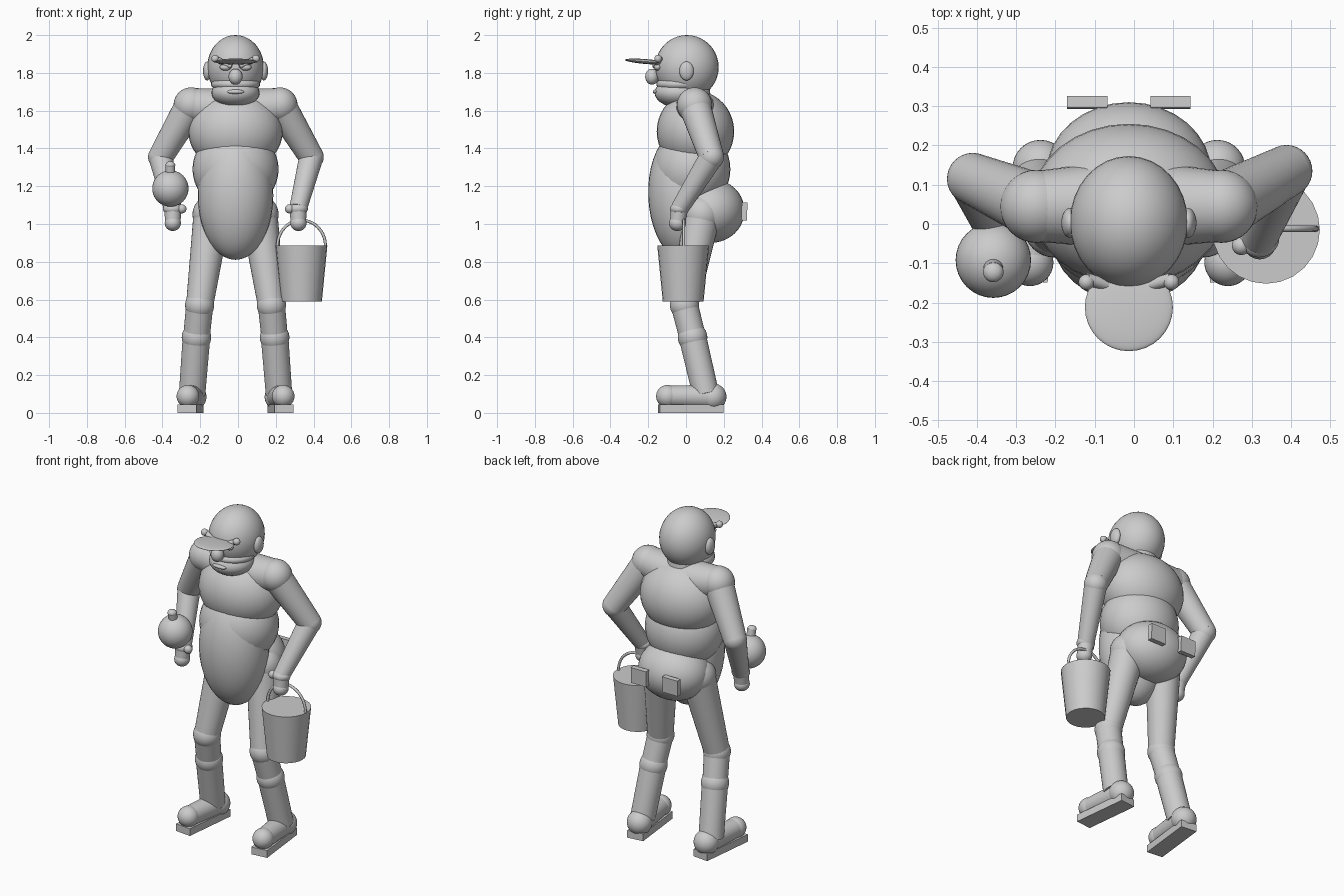
import bpy, bmesh, math
from mathutils import Vector, Matrix

cube = bpy.data.objects.get("Cube")
if cube:
    bpy.data.objects.remove(cube, do_unlink=True)

clay = bpy.data.materials.new("light_grey")
clay.use_nodes = True
GREY = (0.6, 0.6, 0.6, 1)
clay.diffuse_color = GREY
clay.node_tree.nodes["Principled BSDF"].inputs["Base Color"].default_value = GREY

CX = -0.013  # centre line of the body


def finish(name, bm, smooth=True):
    mesh = bpy.data.meshes.new(name)
    bm.to_mesh(mesh)
    bm.free()
    mesh.materials.append(clay)
    obj = bpy.data.objects.new(name, mesh)
    bpy.context.collection.objects.link(obj)
    if smooth:
        bpy.ops.object.select_all(action='DESELECT')
        obj.select_set(True)
        bpy.context.view_layer.objects.active = obj
        bpy.ops.object.shade_smooth_by_angle(angle=math.radians(40))
    return obj


def ball(name, centre, radii, tilt=0, roll=0):
    """Ellipsoid; tilt turns about x, roll about y."""
    if not isinstance(radii, tuple):
        radii = (radii,) * 3
    bm = bmesh.new()
    bmesh.ops.create_uvsphere(bm, u_segments=32, v_segments=20, radius=1)
    turn = Matrix.Rotation(tilt, 4, 'X') @ Matrix.Rotation(roll, 4, 'Y')
    bm.transform(Matrix.Translation(centre) @ turn @ Matrix.Diagonal((*radii, 1)))
    return finish(name, bm)


def limb(name, a, b, r1, r2, sides=32):
    """Tapered cylinder from a to b."""
    a, b = Vector(a), Vector(b)
    bm = bmesh.new()
    bmesh.ops.create_cone(bm, cap_ends=True, segments=sides, radius1=r1,
                          radius2=r2, depth=(b - a).length)
    turn = (b - a).to_track_quat('Z', 'Y').to_matrix().to_4x4()
    bm.transform(Matrix.Translation((a + b) / 2) @ turn)
    return finish(name, bm)


def box(name, centre, size, spin=0, tilt=0):
    bm = bmesh.new()
    bmesh.ops.create_cube(bm, size=1)
    turn = Matrix.Rotation(spin, 4, 'Z') @ Matrix.Rotation(tilt, 4, 'X')
    bm.transform(Matrix.Translation(centre) @ turn @ Matrix.Diagonal((*size, 1)))
    return finish(name, bm, False)


# Torso
ball("chest", (CX, 0.05, 1.49), (0.25, 0.205, 0.215))
ball("waist", (CX, 0.03, 1.29), (0.228, 0.205, 0.22))
ball("belly", (CX, -0.02, 1.15), (0.2, 0.18, 0.34), tilt=0.04)
ball("pelvis", (CX, 0.13, 1.07), (0.21, 0.18, 0.17))
limb("neck", (CX, 0.04, 1.6), (CX, 0.02, 1.75), 0.1, 0.1)

# Head and face
ball("head", (CX, 0.005, 1.83), (0.15, 0.168, 0.17))
ball("jaw", (CX, -0.04, 1.695), (0.127, 0.126, 0.078))
ball("muzzle", (CX, -0.03, 1.74), (0.13, 0.127, 0.05))
ball("mouth", (CX, -0.16, 1.7), (0.045, 0.015, 0.012))
ball("nose", (CX, -0.18, 1.78), (0.037, 0.036, 0.042))
ball("cap_visor", (CX, -0.212, 1.86), (0.112, 0.112, 0.013), tilt=-0.08)

for side, s in (("left", 1), ("right", -1)):
    def at(x, y, z):
        return (CX + s * x, y, z)

    # Face pairs
    ball(side + "_ear", at(0.15, 0.003, 1.81), (0.022, 0.038, 0.05))
    ball(side + "_eye", at(0.052, -0.15, 1.83), (0.032, 0.02, 0.018))
    limb(side + "_brow", at(0.108, -0.14, 1.875), at(0.02, -0.165, 1.835), 0.016, 0.014)
    ball(side + "_brow_end", at(0.108, -0.148, 1.875), 0.02)

    # Shoulder
    ball(side + "_shoulder", at(0.235, 0.045, 1.63), 0.093)
    limb(side + "_collar", at(0, 0.05, 1.6), at(0.235, 0.045, 1.63), 0.115, 0.09)

    # Leg
    hip, knee = at(0.125, 0.085, 1.05), at(0.19, -0.008, 0.57)
    band, ankle = at(0.207, 0.035, 0.4), at(0.23, 0.105, 0.1)
    ball(side + "_hip", hip, 0.103)
    limb(side + "_thigh", hip, knee, 0.098, 0.072)
    ball(side + "_knee", knee, 0.077)
    limb(side + "_knee_sleeve", knee, band, 0.072, 0.07)
    ball(side + "_shin_band", band, 0.078)
    limb(side + "_shin", band, ankle, 0.073, 0.07)

    # Foot
    heel, toe = at(0.225, 0.143, 0.085), at(0.252, -0.098, 0.088)
    ball(side + "_heel", heel, 0.071)
    limb(side + "_foot", heel, toe, 0.064, 0.056)
    ball(side + "_toe", toe, 0.06)
    box(side + "_sole", at(0.238, 0.025, 0.022), (0.1, 0.34, 0.044), spin=s * 0.11)

    # Back pocket
    box(side + "_pocket", at(0.106, 0.309, 1.067), (0.102, 0.03, 0.095), tilt=-0.04)

# Arms, posed separately
ARMS = (
    ("left", 1, (0.388, 0.135, 1.355), (0.318, -0.035, 1.08), (0.32, -0.045, 1.005)),
    ("right", -1, (-0.41, 0.115, 1.355), (-0.345, -0.035, 1.08), (-0.345, -0.045, 1.005)),
)
for side, s, elbow, wrist, hand in ARMS:
    shoulder = (CX + s * 0.235, 0.045, 1.63)
    limb(side + "_upper_arm", shoulder, elbow, 0.085, 0.066)
    ball(side + "_elbow", elbow, 0.066)
    limb(side + "_forearm", elbow, wrist, 0.064, 0.047)
    ball(side + "_wrist", wrist, (0.052, 0.05, 0.035))
    limb(side + "_palm", wrist, hand, 0.046, 0.04)
    ball(side + "_hand", hand, (0.043, 0.045, 0.042))
    ball(side + "_thumb", (wrist[0] - 0.045, wrist[1] - 0.02, wrist[2]) if s > 0
         else (wrist[0] + 0.048, wrist[1] - 0.02, wrist[2]), 0.024)

# Round flask with a stopper
ball("flask", (-0.358, -0.092, 1.188), 0.096)
limb("flask_neck", (-0.358, -0.11, 1.26), (-0.358, -0.122, 1.315), 0.025, 0.025)
ball("flask_stopper", (-0.358, -0.122, 1.312), (0.026, 0.026, 0.02))

# Bucket with a wire handle
limb("bucket", (0.336, -0.015, 0.59), (0.336, -0.015, 0.885), 0.108, 0.137, 24)
curve = bpy.data.curves.new("bucket_handle", 'CURVE')
curve.dimensions = '3D'
curve.bevel_depth = 0.008
curve.bevel_resolution = 2
wire = curve.splines.new('POLY')
STEPS = 20
wire.points.add(STEPS)
for i, p in enumerate(wire.points):
    a = math.pi * i / STEPS
    p.co = (0.336 + 0.127 * math.cos(a), -0.012, 0.885 + 0.135 * math.sin(a), 1)
curve.materials.append(clay)
bpy.context.collection.objects.link(bpy.data.objects.new("bucket_handle", curve))
